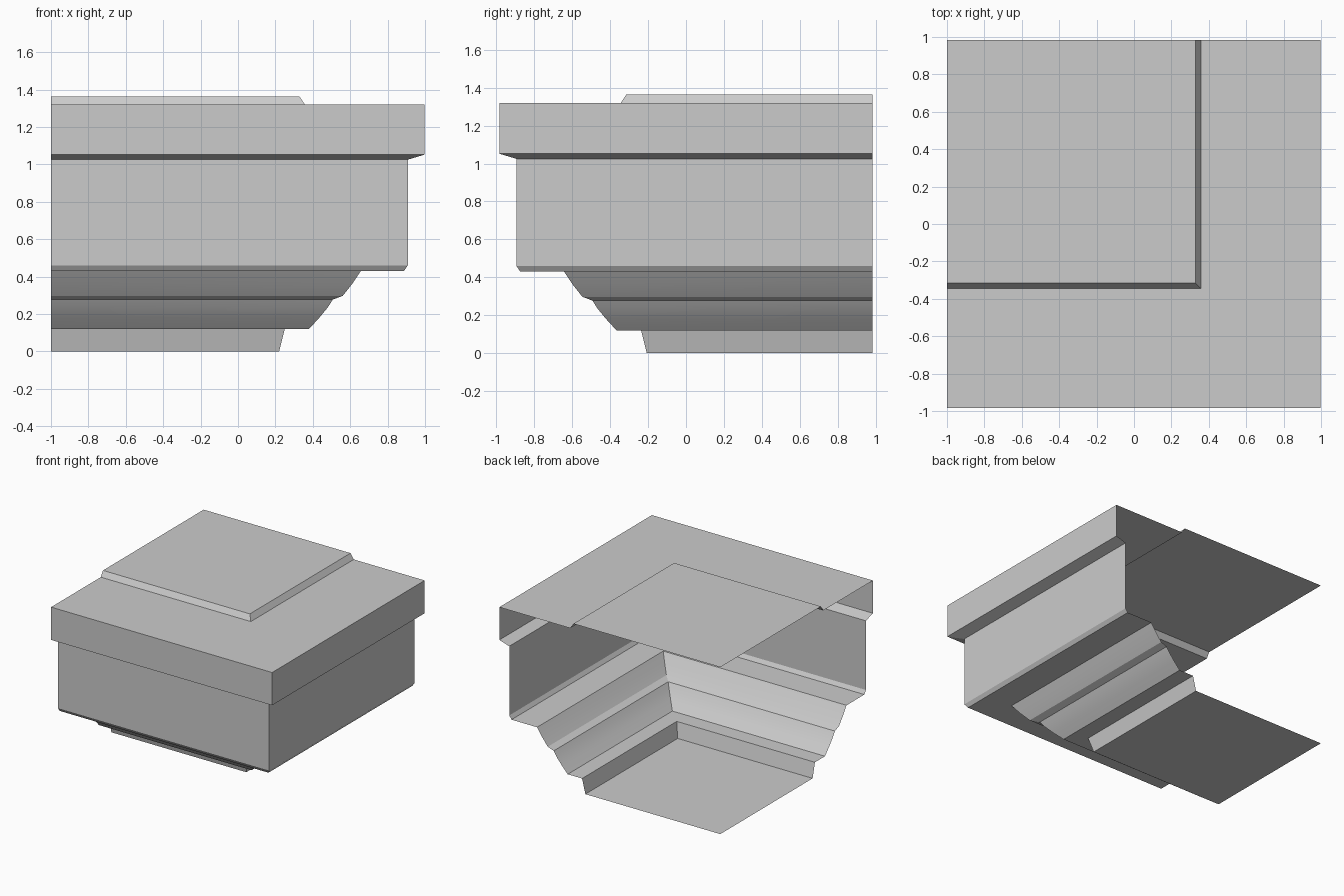
import bpy
import bmesh
import math

cube = bpy.data.objects.get("Cube")
if cube:
    bpy.data.objects.remove(cube, do_unlink=True)

LEFT, BACK = -1.0, 0.985   # the two open ends of the corner piece
SHIFT = 0.013              # the front run sits slightly nearer than the side run

stone = bpy.data.materials.new("grey stone")
stone.use_nodes = True
stone.diffuse_color = (0.6, 0.6, 0.6, 1)
stone.node_tree.nodes["Principled BSDF"].inputs["Base Color"].default_value = (0.6, 0.6, 0.6, 1)


def corner_run(name, profile, cap=None):
    """Sweep a profile of (reach, height) round the mitred corner as an open shell."""
    bm = bmesh.new()
    rows = []
    for x, z in profile:
        y = SHIFT - x
        rows.append([bm.verts.new(p) for p in ((LEFT, y, z), (x, y, z), (x, BACK, z))])
    for low, high in zip(rows, rows[1:]):
        for i in range(2):
            bm.faces.new((low[i], low[i + 1], high[i + 1], high[i]))
    if cap:
        row = rows[0] if cap == "bottom" else rows[-1]
        ring = row + [bm.verts.new((LEFT, BACK, row[0].co.z))]
        bm.faces.new(ring[::-1] if cap == "bottom" else ring)
    mesh = bpy.data.meshes.new(name)
    bm.to_mesh(mesh)
    bm.free()
    mesh.materials.append(stone)
    obj = bpy.data.objects.new(name, mesh)
    bpy.context.collection.objects.link(obj)
    return obj


# Foot with its closed underside, and the ledge above it
corner_run("foot", [(0.22, 0), (0.25, 0.12), (0.38, 0.12)], "bottom")

# Curved moulding, fillet and flared band
moulding = corner_run("moulding", [(0.38, 0.12), (0.435, 0.18), (0.48, 0.235), (0.507, 0.277),
                                   (0.56, 0.297), (0.61, 0.36), (0.657, 0.43)])

# Main block with soffit and chamfered lower edge
corner_run("block", [(0.657, 0.43), (0.888, 0.43), (0.908, 0.46), (0.908, 1.025)])

# Projecting slab
corner_run("slab", [(0.908, 1.025), (0.998, 1.052), (0.998, 1.32), (0.357, 1.32)])

# Raised panel with bevelled rim
corner_run("top_panel", [(0.357, 1.32), (0.328, 1.364)], "top")

bpy.ops.object.select_all(action='DESELECT')
moulding.select_set(True)
bpy.context.view_layer.objects.active = moulding
bpy.ops.object.shade_smooth_by_angle(angle=math.radians(25))
